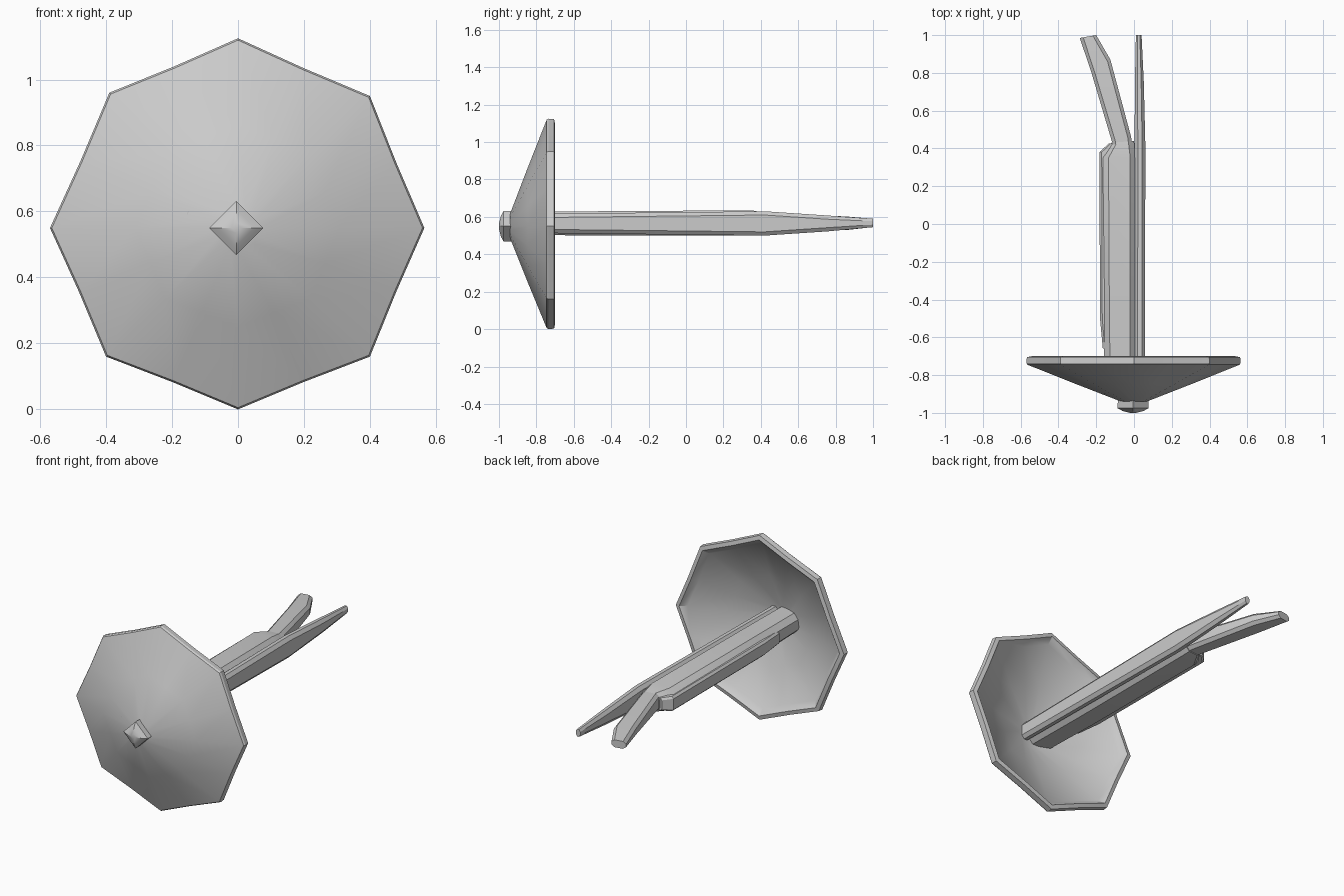
import bpy, bmesh, math

if "Cube" in bpy.data.objects:
    bpy.data.objects.remove(bpy.data.objects["Cube"])


def loft(name, rings, smooth=30):
    """Skin a list of equal-length vertex rings and cap both ends."""
    bm = bmesh.new()
    loops = [[bm.verts.new(p) for p in ring] for ring in rings]
    n = len(rings[0])
    for a, b in zip(loops, loops[1:]):
        for i in range(n):
            j = (i + 1) % n
            bm.faces.new((a[i], a[j], b[j], b[i]))
    bm.faces.new(loops[0])
    bm.faces.new(loops[-1])
    bmesh.ops.recalc_face_normals(bm, faces=bm.faces)
    mesh = bpy.data.meshes.new(name)
    bm.to_mesh(mesh)
    bm.free()
    ob = bpy.data.objects.new(name, mesh)
    bpy.context.collection.objects.link(ob)
    bpy.ops.object.select_all(action='DESELECT')
    ob.select_set(True)
    bpy.context.view_layer.objects.active = ob
    bpy.ops.object.shade_smooth_by_angle(angle=math.radians(smooth))
    return ob


def bar(name, sections, c):
    """Chamfered bar; each section is (x0, y0, x1, y1, z0, z1)."""
    rings = []
    for x0, y0, x1, y1, z0, z1 in sections:
        d = min(c, (z1 - z0) * 0.3)
        t = min(0.3, c / math.hypot(x1 - x0, y1 - y0))
        uv = [(t, z0), (1 - t, z0), (1, z0 + d), (1, z1 - d),
              (1 - t, z1), (t, z1), (0, z1 - d), (0, z0 + d)]
        rings.append([(x0 + (x1 - x0) * u, y0 + (y1 - y0) * u, z) for u, z in uv])
    return loft(name, rings)


# Octagonal conical guard, hollow at the back
CZ = 0.55
corners = [(0.565, 0), (0.40, 0.40), (0, 0.575), (-0.39, 0.41),
           (-0.57, 0), (-0.40, -0.39), (0, -0.55), (0.40, -0.39)]
outline = []
for i, (x, z) in enumerate(corners):
    nx, nz = corners[(i + 1) % 8]
    outline += [(x, z), ((x + nx) * 0.497, (z + nz) * 0.497)]
profile = [(0.12, -0.94), (0.55, -0.845), (0.99, -0.745), (1.0, -0.735),
           (0.995, -0.705), (0.95, -0.70), (0.89, -0.735), (0.5, -0.81), (0.14, -0.89)]
loft("guard", [[(x * s, y, CZ + z * s) for x, z in outline] for s, y in profile])

# Diamond knob on the nose
loft("knob", [[(-0.005 + r * math.cos(k * math.pi / 2), y, CZ + r * math.sin(k * math.pi / 2))
               for k in range(4)]
              for r, y in [(0.08, -0.92), (0.082, -0.975), (0.055, -0.99), (0.015, -1.0)]], 20)

# Main grip body
bar("grip_body", [(-0.155, -0.90, 0.01, -0.90, 0.505, 0.625),
                  (-0.16, -0.5, 0.01, -0.5, 0.50, 0.63),
                  (-0.165, 0.35, 0.01, 0.35, 0.50, 0.635),
                  (-0.12, 0.43, 0.0, 0.44, 0.51, 0.62)], 0.03)

# Raised strip along the outer side of the grip
bar("grip_side_strip", [(-0.165, -0.66, -0.13, -0.66, 0.52, 0.60),
                        (-0.18, -0.5, -0.13, -0.5, 0.515, 0.605),
                        (-0.183, 0.38, -0.13, 0.38, 0.515, 0.605),
                        (-0.135, 0.425, -0.10, 0.425, 0.525, 0.60)], 0.012)

# Long straight blade beside the grip
bar("straight_blade", [(0.003, -0.90, 0.058, -0.90, 0.515, 0.615),
                       (0.003, 0.42, 0.06, 0.42, 0.50, 0.63),
                       (0.005, 0.75, 0.052, 0.75, 0.522, 0.608),
                       (0.01, 1.0, 0.04, 1.0, 0.545, 0.59)], 0.02)

# Splayed blade with a clipped tip
bar("splayed_blade", [(-0.115, 0.38, -0.01, 0.40, 0.515, 0.62),
                      (-0.115, 0.43, -0.015, 0.46, 0.515, 0.62),
                      (-0.225, 0.80, -0.125, 0.87, 0.53, 0.602),
                      (-0.287, 0.985, -0.20, 1.0, 0.545, 0.59)], 0.018)
